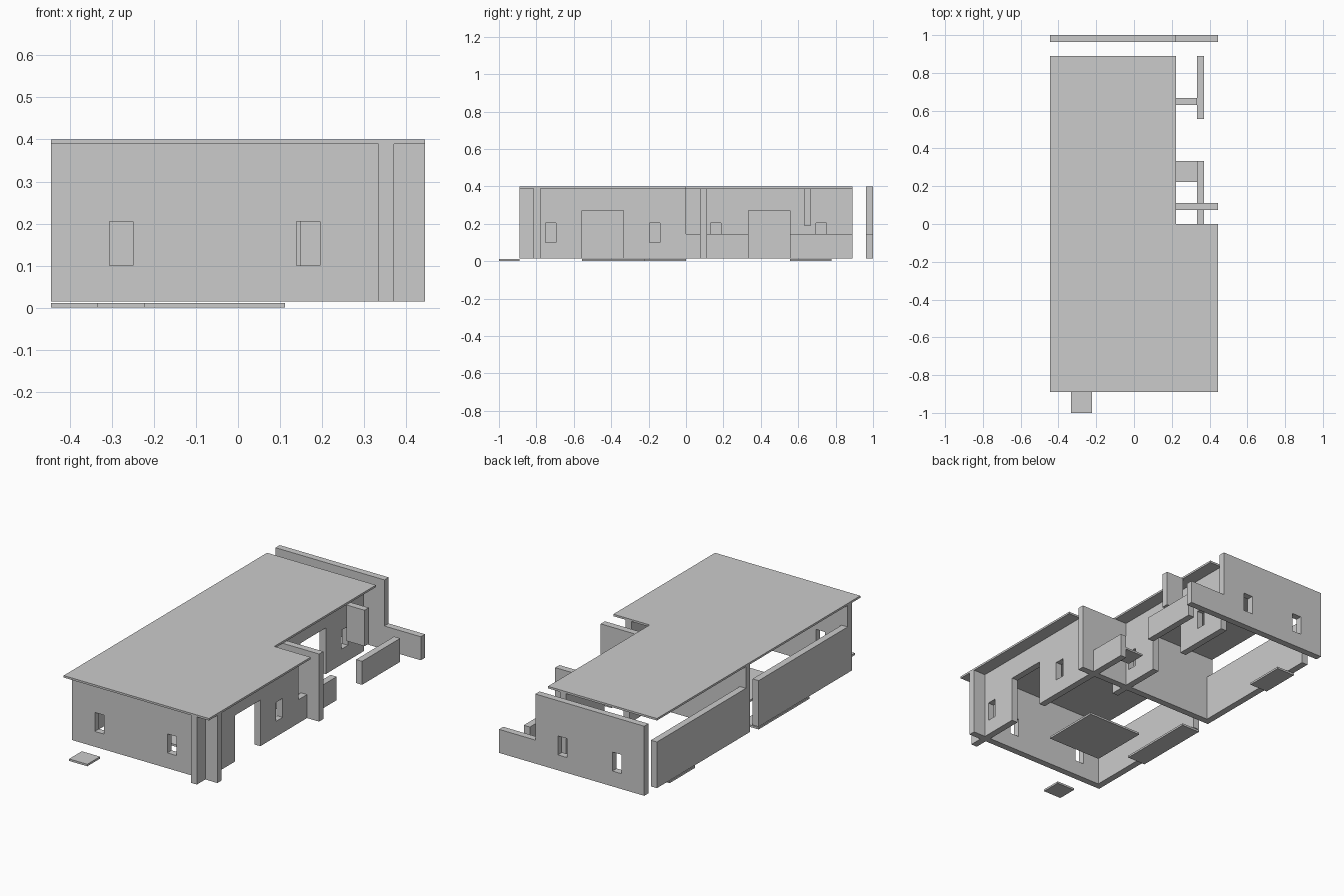
import bpy, bmesh
from mathutils import Vector

if "Cube" in bpy.data.objects:
    bpy.data.objects.remove(bpy.data.objects["Cube"])

T = 1 / 27            # wall thickness
G = 1 / 9             # plan grid
BASE, TOP = 0.015, 0.389
DOOR, LOW = 0.27, 0.145


def make_solid(name, bm, faces, offset):
    """Extrude flat faces by offset into a closed solid object."""
    new = bmesh.ops.extrude_face_region(bm, geom=faces, use_keep_orig=True)
    bmesh.ops.translate(bm, vec=offset,
                        verts=[g for g in new["geom"] if isinstance(g, bmesh.types.BMVert)])
    bmesh.ops.recalc_face_normals(bm, faces=bm.faces)
    bmesh.ops.dissolve_limit(bm, angle_limit=0.01, verts=bm.verts, edges=bm.edges)
    mesh = bpy.data.meshes.new(name)
    bm.to_mesh(mesh)
    bm.free()
    obj = bpy.data.objects.new(name, mesh)
    bpy.context.collection.objects.link(obj)
    return obj


def wall(name, axis, pos, u0, u1, openings=(), z0=BASE, z1=TOP):
    """Wall along axis, its near face at pos; openings are (u0, u1, z0, z1)."""
    us = sorted({u0, u1, *[u for o in openings for u in o[:2]]})
    zs = sorted({z0, z1, *[z for o in openings for z in o[2:]]})
    bm = bmesh.new()
    faces = []
    for a, b in zip(us, us[1:]):
        for c, d in zip(zs, zs[1:]):
            cu, cz = (a + b) / 2, (c + d) / 2
            if any(o[0] < cu < o[1] and o[2] < cz < o[3] for o in openings):
                continue
            pts = [(a, c), (b, c), (b, d), (a, d)]
            faces.append(bm.faces.new([
                bm.verts.new((u, pos, z) if axis == 'x' else (pos, u, z)) for u, z in pts]))
    bmesh.ops.remove_doubles(bm, verts=bm.verts, dist=1e-5)
    return make_solid(name, bm, list(bm.faces),
                      Vector((0, T, 0) if axis == 'x' else (T, 0, 0)))


def slab(name, outline, z, thick=0.011):
    bm = bmesh.new()
    face = bm.faces.new([bm.verts.new((x, y, z)) for x, y in outline])
    return make_solid(name, bm, [face], Vector((0, 0, thick)))


def rect(x0, x1, y0, y1):
    return [(x0, y0), (x1, y0), (x1, y1), (x0, y1)]


def window(centre):
    return (centre - 0.028, centre + 0.028, 0.10, 0.205)


def door(start):
    return (start, start + 2 * G, BASE, DOOR)


# Roof with the corner cut out
slab("roof", [(-4*G, -8*G), (4*G, -8*G), (4*G, 0), (2*G, 0), (2*G, 8*G), (-4*G, 8*G)], TOP)

# Walls running left to right
wall("front_wall", 'x', -0.815, -4*G, 4*G, [window(-2.5*G), window(1.5*G)])
wall("cross_wall", 'x', G - T, -4*G, 4*G)
wall("back_wall", 'x', 1 - T, -4*G, 4*G,
     [window(-2.5*G), window(0.5*G), (2*G, 4*G, LOW, 0.4)], z1=0.4)
wall("hanging_screen", 'x', 0.63, 2*G, 3*G, z0=0.19)

# Walls running front to back
wall("right_wall", 'y', 3*G, -8*G, 0, [window(-6.5*G), door(-5*G), window(-1.5*G)])
wall("inner_right_wall", 'y', G, 0, 8*G, [window(1.5*G - 0.007), door(3*G), window(6.5*G)])
wall("left_wall_front", 'y', -4*G, -7*G, 0, z1=DOOR)
wall("left_wall_back", 'y', -4*G, G, 8*G, z1=DOOR)

# Low terrace walls
wall("terrace_wall_front", 'y', 3*G, 0, 3*G, z1=LOW)
wall("terrace_wall_back", 'y', 3*G, 5*G, 8*G, z1=LOW)

# Ground slabs and the terrace seat
slab("front_step", rect(-3*G, -2*G, -9*G, -8*G), 0)
slab("room_rug", rect(-2*G, G, -5*G, -2*G), 0)
slab("floor_strip_front", rect(-4*G, -3*G, -4*G, 0), 0)
slab("floor_strip_back", rect(-4*G, -3*G, 5*G, 7*G), 0)
slab("terrace_seat", rect(2*G, 3*G, 2*G, 3*G), 0.067)
